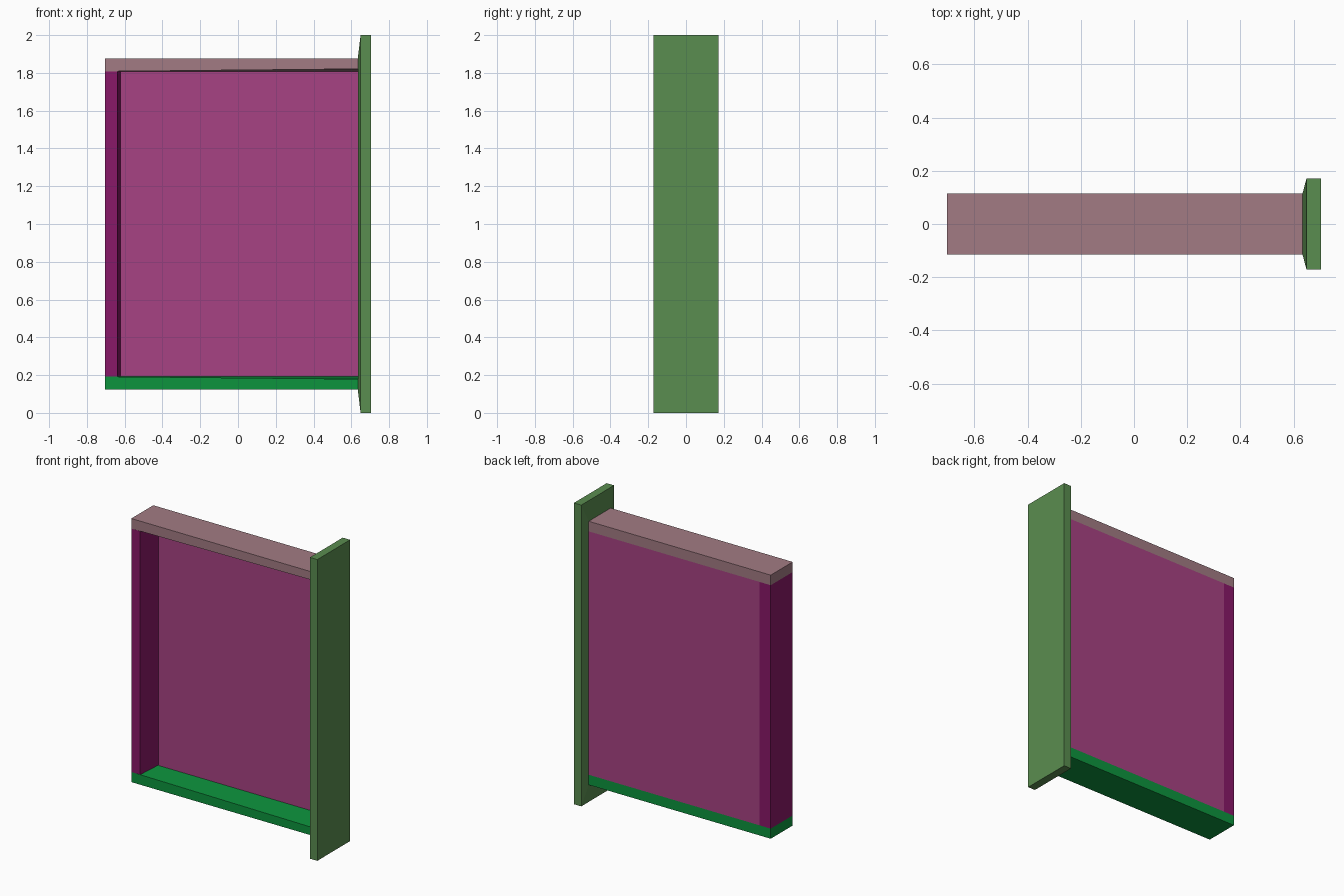
import bpy
import bmesh

if "Cube" in bpy.data.objects:
    bpy.data.objects.remove(bpy.data.objects["Cube"])

FRONT, BACK = -0.115, 0.115      # tray depth limits
LOW, HIGH = 0.125, 1.875         # tray height limits
LEFT, RIGHT = -0.703, 0.634      # tray length limits
FACES = [(0, 1, 2, 3), (7, 6, 5, 4), (0, 4, 5, 1),
         (1, 5, 6, 2), (2, 6, 7, 3), (3, 7, 4, 0)]


def material(name, rgb):
    mat = bpy.data.materials.new(name)
    mat.diffuse_color = (*rgb, 1)
    mat.use_nodes = True
    mat.node_tree.nodes["Principled BSDF"].inputs["Base Color"].default_value = mat.diffuse_color
    return mat


def loft(name, start, end, mat):
    """Solid between two matching four-point loops."""
    mesh = bpy.data.meshes.new(name)
    mesh.from_pydata(list(start) + list(end), [], FACES)
    obj = bpy.data.objects.new(name, mesh)
    bpy.context.collection.objects.link(obj)
    bm = bmesh.new()
    bm.from_mesh(mesh)
    bmesh.ops.recalc_face_normals(bm, faces=bm.faces)
    bm.to_mesh(mesh)
    bm.free()
    mesh.materials.append(mat)
    return obj


def rect_yz(x, y0, y1, z0, z1):
    return [(x, y0, z0), (x, y1, z0), (x, y1, z1), (x, y0, z1)]


# Side boards: the inner front edge thins towards the faceplate
def side_board(name, outer, inner, thin, mat):
    def section(x, lip):
        return [(x, FRONT, outer), (x, BACK, outer), (x, BACK, inner), (x, FRONT, lip)]
    loft(name, section(LEFT, inner), section(RIGHT, thin), mat)


side_board("upper_side", HIGH, 1.808, 1.821, material("mauve", (0.36, 0.198, 0.227)))
side_board("lower_side", LOW, 0.192, 0.179, material("green", (0.004, 0.296, 0.047)))

# End board with a drafted inner face
end = [(LEFT, FRONT), (-0.638, FRONT), (-0.622, BACK), (LEFT, BACK)]
loft("end_board", [(x, y, 0.192) for x, y in end], [(x, y, 1.808) for x, y in end],
     material("purple", (0.25, 0.009, 0.138)))

# Floor panel of the tray
loft("floor_panel", rect_yz(-0.622, 0.055, BACK, 0.192, 1.808),
     rect_yz(RIGHT, 0.055, BACK, 0.192, 1.808), material("plum", (0.386, 0.054, 0.227)))

# Faceplate: flat slab with a shallow tapered back
moss = material("moss", (0.102, 0.266, 0.080))
rim = rect_yz(0.649, -0.172, 0.172, 0, 2)
loft("faceplate", rim, rect_yz(0.703, -0.172, 0.172, 0, 2), moss)
loft("faceplate_taper", rect_yz(RIGHT, FRONT, BACK, LOW, HIGH), rim, moss)
